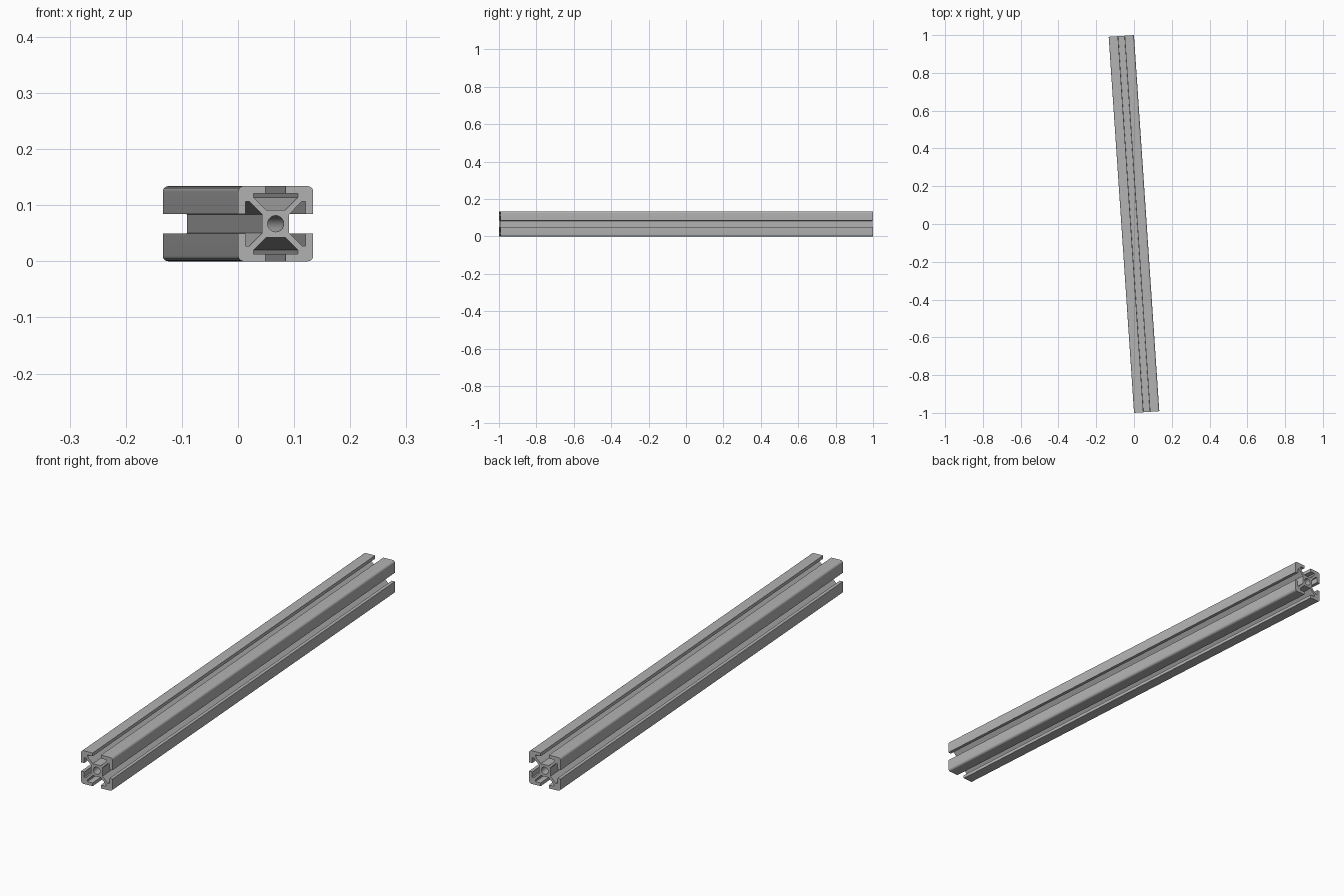
import bpy
import bmesh
from math import sin, cos, pi, radians
from mathutils import Matrix, Vector

cube = bpy.data.objects.get("Cube")
if cube:
    bpy.data.objects.remove(cube, do_unlink=True)

UNIT = 0.134 / 20          # section drawn on a 20-unit square
LENGTH = 1.9955
TURN = radians(3.86)

HALF, LIP = 10.0, 8.0      # outer face, underside of slot lip
MOUTH, CAVITY = 2.65, 5.9  # half widths of the slot opening and its cavity
CORE, FLOOR = 3.6, 2.5     # slot floor height and half width
WEB = CORE - FLOOR         # offset of the diagonal webs
ROUND, BORE = 1.5, 2.15


def arc(cx, cy, r, start, end, steps):
    angles = [start + (end - start) * i / steps for i in range(steps + 1)]
    return [Vector((cx + r * cos(a), cy + r * sin(a))) for a in angles]


def section():
    """Outer outline: one slot and one rounded corner, repeated four times."""
    half_slot = [(FLOOR, CORE), (CAVITY, CAVITY + WEB), (CAVITY, LIP),
                 (MOUTH, LIP), (MOUTH, HALF)]
    quarter = arc(HALF - ROUND, HALF - ROUND, ROUND, 0, pi / 2, 8)
    quarter += [Vector(p) for p in reversed(half_slot)]
    quarter += [Vector((-x, y)) for x, y in half_slot]
    return [Matrix.Rotation(k * pi / 2, 2) @ p for k in range(4) for p in quarter]


def add_loop(bm, points):
    verts = [bm.verts.new((p.x * UNIT, -LENGTH / 2, p.y * UNIT)) for p in points]
    return [bm.edges.new((a, b)) for a, b in zip(verts, verts[1:] + verts[:1])]


# Slotted rail: fill the section between outline and bore, then extrude it
bm = bmesh.new()
edges = add_loop(bm, section())
edges += add_loop(bm, arc(0, 0, BORE, 0, 2 * pi, 32)[:-1])
bmesh.ops.triangle_fill(bm, edges=edges, use_beauty=True, normal=(0, -1, 0))
extruded = bmesh.ops.extrude_face_region(bm, geom=bm.faces[:], use_keep_orig=True)
end_verts = [g for g in extruded["geom"] if isinstance(g, bmesh.types.BMVert)]
bmesh.ops.translate(bm, verts=end_verts, vec=(0, LENGTH, 0))
bmesh.ops.recalc_face_normals(bm, faces=bm.faces[:])
bmesh.ops.dissolve_limit(bm, angle_limit=radians(0.5), verts=bm.verts[:], edges=bm.edges[:])
bmesh.ops.transform(bm, verts=bm.verts[:],
                    matrix=Matrix.Translation((0, 0, HALF * UNIT)) @ Matrix.Rotation(TURN, 4, "Z"))

mesh = bpy.data.meshes.new("slotted_rail")
bm.to_mesh(mesh)
bm.free()
rail = bpy.data.objects.new("slotted_rail", mesh)
bpy.context.collection.objects.link(rail)

# Plain aluminium grey
grey = bpy.data.materials.new("aluminium_grey")
grey.use_nodes = True
colour = (0.45, 0.45, 0.45, 1)
grey.diffuse_color = colour
grey.node_tree.nodes["Principled BSDF"].inputs["Base Color"].default_value = colour
mesh.materials.append(grey)

bpy.context.view_layer.objects.active = rail
rail.select_set(True)
bpy.ops.object.shade_smooth_by_angle(angle=radians(30))
